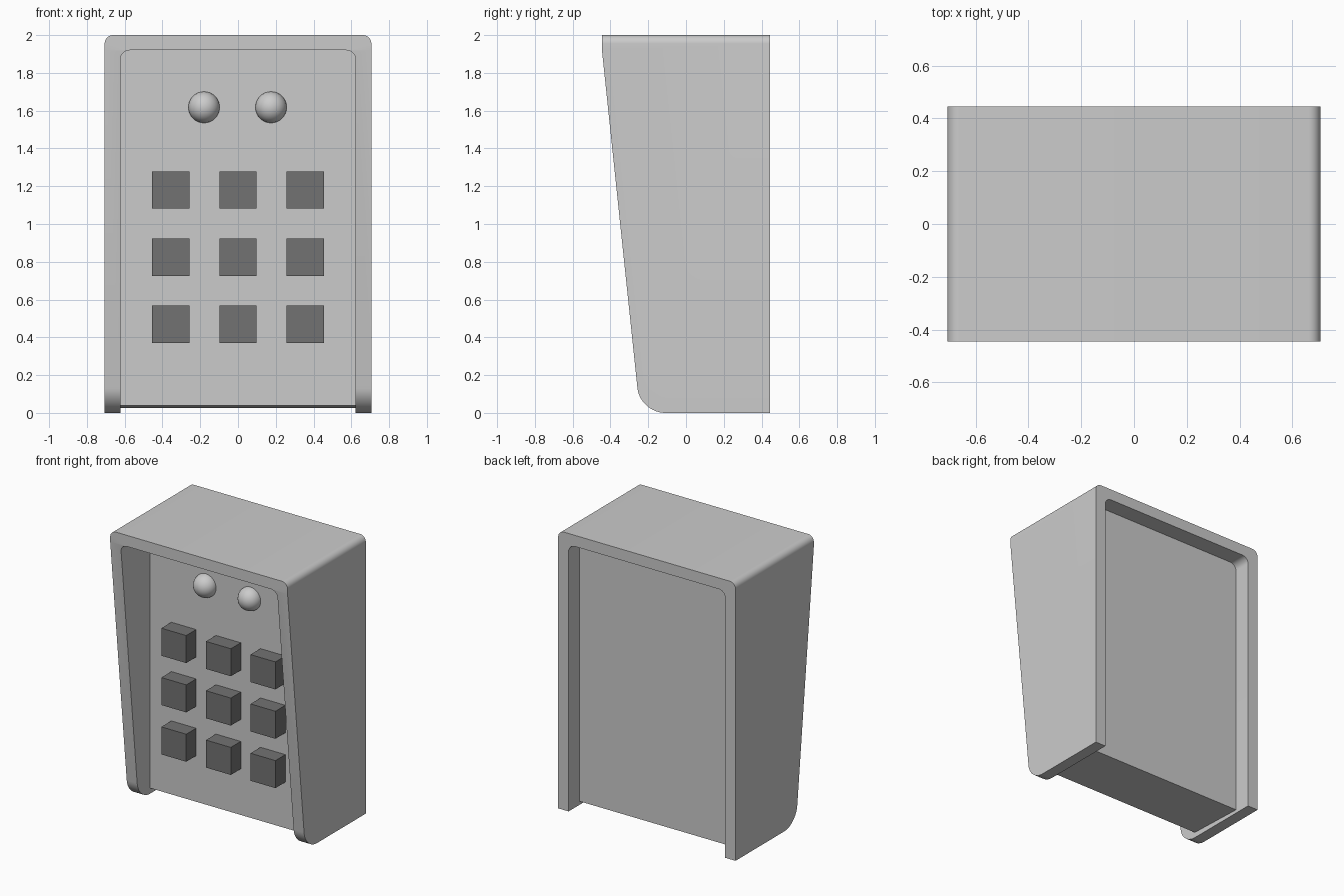
import bpy
import bmesh
from math import sin, cos, pi
from mathutils import Vector

cube = bpy.data.objects.get("Cube")
if cube:
    bpy.data.objects.remove(cube, do_unlink=True)


def material(name, value):
    mat = bpy.data.materials.new(name)
    mat.use_nodes = True
    colour = (value, value, value, 1)
    mat.diffuse_color = colour
    mat.node_tree.nodes["Principled BSDF"].inputs["Base Color"].default_value = colour
    return mat


body_grey = material("body grey", 0.6)
button_grey = material("dark button grey", 0.17)


def finish(name, bm, mat):
    bmesh.ops.recalc_face_normals(bm, faces=bm.faces)
    mesh = bpy.data.meshes.new(name)
    bm.to_mesh(mesh)
    bm.free()
    mesh.materials.append(mat)
    obj = bpy.data.objects.new(name, mesh)
    bpy.context.collection.objects.link(obj)
    return obj


def activate(obj):
    bpy.ops.object.select_all(action='DESELECT')
    obj.select_set(True)
    bpy.context.view_layer.objects.active = obj


def prism(name, points, sweep, mat):
    """Extrude a closed outline along the sweep vector."""
    bm = bmesh.new()
    face = bm.faces.new([bm.verts.new(p) for p in points])
    result = bmesh.ops.extrude_face_region(bm, geom=[face])
    verts = [v for v in result["geom"] if isinstance(v, bmesh.types.BMVert)]
    bmesh.ops.translate(bm, verts=verts, vec=Vector(sweep))
    return finish(name, bm, mat)


def arch(half_width, top, radius, bottom, steps=8):
    """Upside-down U from right leg to left leg, with rounded corners."""
    right = [(half_width, bottom)]
    for i in range(steps + 1):
        a = pi / 2 * i / steps
        right.append((half_width - radius + radius * cos(a),
                      top - radius + radius * sin(a)))
    return right + [(-x, z) for x, z in reversed(right)]


# Hood: U-shaped channel trimmed to the slanted side outline
outline = arch(0.706, 2.0, 0.045, -0.1) + arch(0.623, 1.92, 0.05, -0.1)[::-1]
hood = prism("hood", [(x, -0.6, z) for x, z in outline], (0, 1.045, 0), body_grey)

start, corner, end = Vector((-0.257, 0.13)), Vector((-0.243, 0)), Vector((-0.11, 0))
side = [(0.5, 2.1), (-0.445, 2.1), (-0.445, 1.92)]
for i in range(13):
    t = i / 12
    # Slightly weighted curve for a near-circular toe
    w = 1.4 * t * (1 - t)
    p = (start * (1 - t) ** 2 + corner * w + end * t ** 2) / ((1 - t) ** 2 + w + t ** 2)
    side.append((p.x, p.y))
side.append((0.5, 0))
trim = prism("hood_trim", [(-1, y, z) for y, z in side], (2, 0, 0), body_grey)
trim.hide_render = True

cut = hood.modifiers.new("trim", 'BOOLEAN')
cut.operation = 'INTERSECT'
cut.solver = 'EXACT'
cut.object = trim
activate(hood)
bpy.ops.object.modifier_apply(modifier=cut.name)
bpy.data.objects.remove(trim, do_unlink=True)
bpy.ops.object.shade_smooth_by_angle(angle=pi / 6)

# Face panel set inside the hood
front = -0.11
panel = [(front, 0.04), (front, 1.94), (0.32, 1.94), (0.32, 0.025)]
prism("face_panel", [(-0.64, y, z) for y, z in panel], (1.28, 0, 0), body_grey)

# Three by three keypad
for row in range(3):
    for col in range(3):
        x, z = (col - 1) * 0.355, 1.18 - row * 0.355
        square = [(x + sx * 0.099, front - 0.113, z + sz * 0.099)
                  for sx, sz in ((-1, -1), (1, -1), (1, 1), (-1, 1))]
        prism(f"button_{row + 1}_{col + 1}", square, (0, 0.12, 0), button_grey)

# Two round indicator lamps
for name, x in (("right_lamp", -0.18), ("left_lamp", 0.175)):
    bm = bmesh.new()
    bmesh.ops.create_uvsphere(bm, u_segments=32, v_segments=16, radius=0.083)
    bmesh.ops.translate(bm, verts=bm.verts, vec=(x, front, 1.618))
    activate(finish(name, bm, body_grey))
    bpy.ops.object.shade_smooth()
